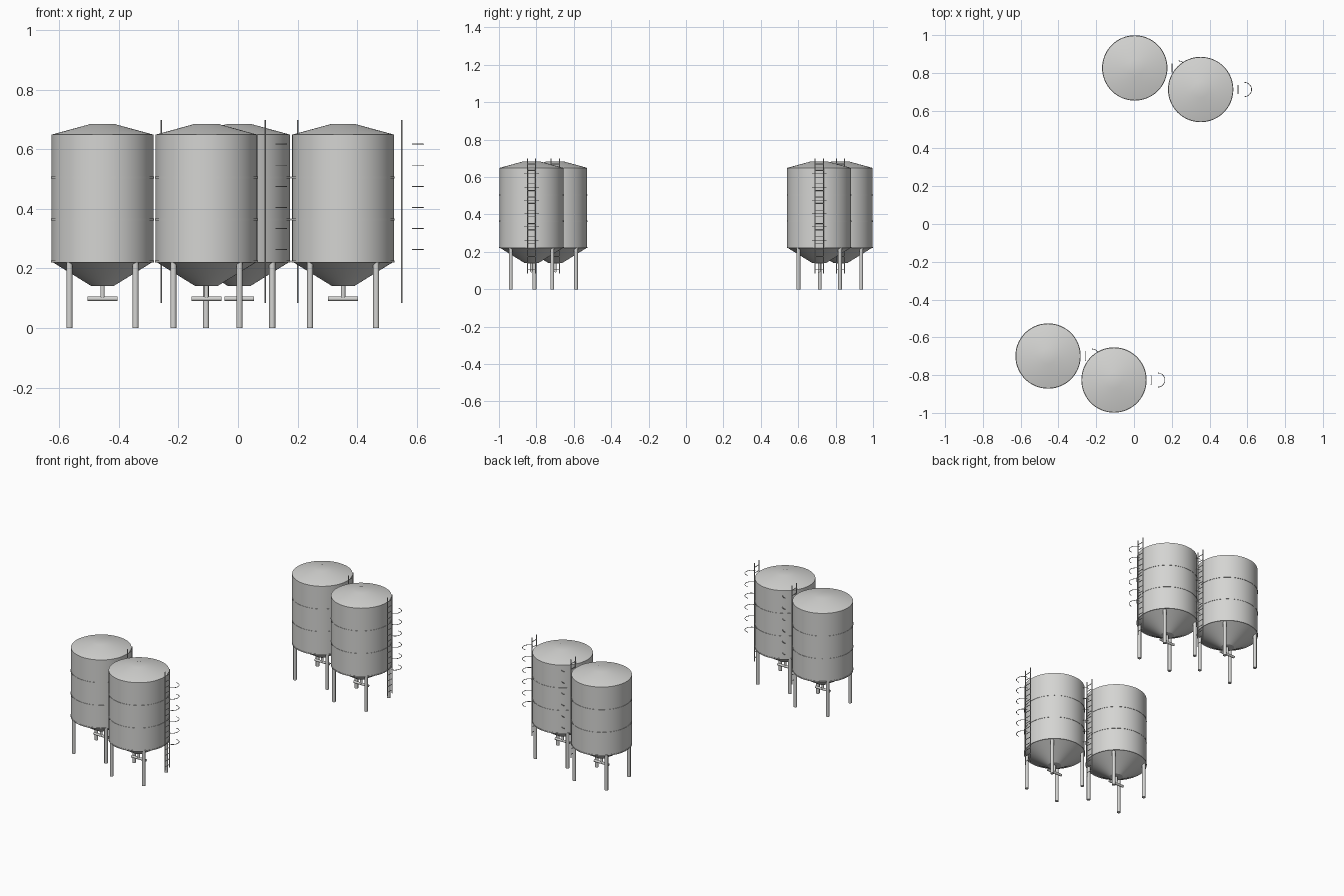
import bpy, bmesh, math
from mathutils import Vector

if "Cube" in bpy.data.objects:
    bpy.data.objects.remove(bpy.data.objects["Cube"])

steel = bpy.data.materials.new("brushed_steel")
steel.diffuse_color = (0.66, 0.66, 0.645, 1)
steel.use_nodes = True
steel.node_tree.nodes["Principled BSDF"].inputs["Base Color"].default_value = steel.diffuse_color


def finish(bm, name):
    bmesh.ops.recalc_face_normals(bm, faces=bm.faces)
    me = bpy.data.meshes.new(name)
    bm.to_mesh(me)
    bm.free()
    ob = bpy.data.objects.new(name, me)
    bpy.context.collection.objects.link(ob)
    me.materials.append(steel)
    bpy.ops.object.select_all(action='DESELECT')
    ob.select_set(True)
    bpy.context.view_layer.objects.active = ob
    bpy.ops.object.shade_smooth_by_angle(angle=math.radians(30))
    return ob


def lathe(bm, profile, n=64):
    """Revolve (radius, z) points about z and cap both ends."""
    rings = []
    for r, z in profile:
        rings.append([bm.verts.new((r * math.cos(2 * math.pi * i / n),
                                    r * math.sin(2 * math.pi * i / n), z)) for i in range(n)])
    for a, b in zip(rings, rings[1:]):
        for i in range(n):
            j = (i + 1) % n
            bm.faces.new((a[i], a[j], b[j], b[i]))
    bm.faces.new(rings[0][::-1])
    bm.faces.new(rings[-1])


def rod(bm, p, q, r, n=12):
    """Cylinder between two points."""
    p, q = Vector(p), Vector(q)
    d = q - p
    m = d.to_track_quat('Z', 'Y').to_matrix().to_4x4()
    m.translation = (p + q) / 2
    bmesh.ops.create_cone(bm, cap_ends=True, segments=n, radius1=r, radius2=r,
                          depth=d.length, matrix=m)


def half_hoop(bm, cx, z, radius, r=0.0017, n=20, sides=6):
    """Half-circle tube opening towards the tank."""
    rings = []
    for i in range(n + 1):
        a = -math.pi / 2 + math.pi * i / n
        ring = []
        for k in range(sides):
            t = 2 * math.pi * k / sides
            rr = radius + r * math.cos(t)
            ring.append(bm.verts.new((cx + rr * math.cos(a), rr * math.sin(a),
                                      z + r * math.sin(t))))
        rings.append(ring)
    for a, b in zip(rings, rings[1:]):
        for k in range(sides):
            j = (k + 1) % sides
            bm.faces.new((a[k], a[j], b[j], b[k]))
    bm.faces.new(rings[0])
    bm.faces.new(rings[-1][::-1])


R = 0.171
parts = []

# tank shell: hopper bottom, straight wall, low conical roof
bm = bmesh.new()
lathe(bm, [(0.038, 0.141), (R, 0.223), (R, 0.649), (0.043, 0.684)])
parts.append(finish(bm, "tank_shell"))

# three reinforcing bands
bm = bmesh.new()
for z in (0.223, 0.364, 0.505):
    lathe(bm, [(R - 0.003, z - 0.003), (R + 0.002, z - 0.003),
               (R + 0.002, z + 0.003), (R - 0.003, z + 0.003)])
parts.append(finish(bm, "tank_bands"))

# four legs
bm = bmesh.new()
for sx in (-1, 1):
    for sy in (-1, 1):
        rod(bm, (sx * 0.111, sy * 0.111, 0), (sx * 0.111, sy * 0.111, 0.226), 0.0102, 20)
parts.append(finish(bm, "tank_legs"))

# outlet tee under the hopper
bm = bmesh.new()
rod(bm, (0, 0, 0.1), (0, 0, 0.142), 0.0075, 16)
rod(bm, (-0.05, 0, 0.098), (0.05, 0, 0.098), 0.0075, 16)
parts.append(finish(bm, "outlet_pipe"))

# ladder on the +x side
bm = bmesh.new()
LX = 0.197
for sy in (-1, 1):
    rod(bm, (LX, sy * 0.0225, 0.084), (LX, sy * 0.0225, 0.698), 0.0028, 8)
for i in range(17):
    z = 0.105 + i * 0.0353
    rod(bm, (LX, -0.0225, z), (LX, 0.0225, z), 0.002, 8)
parts.append(finish(bm, "ladder"))

# safety hoops around the ladder
bm = bmesh.new()
for i in range(6):
    half_hoop(bm, 0.232, 0.263 + i * 0.0708, 0.0375)
parts.append(finish(bm, "safety_hoops"))

# place the four tanks in two pairs
spots = [(-0.455, -0.699), (-0.106, -0.826), (0.004, 0.826), (0.353, 0.712)]
for n, (x, y) in enumerate(spots):
    for p in parts:
        ob = p if n == 0 else p.copy()
        if n:
            bpy.context.collection.objects.link(ob)
            ob.name = p.name.split(".")[0] + "_%d" % (n + 1)
        ob.location = (x, y, 0)
